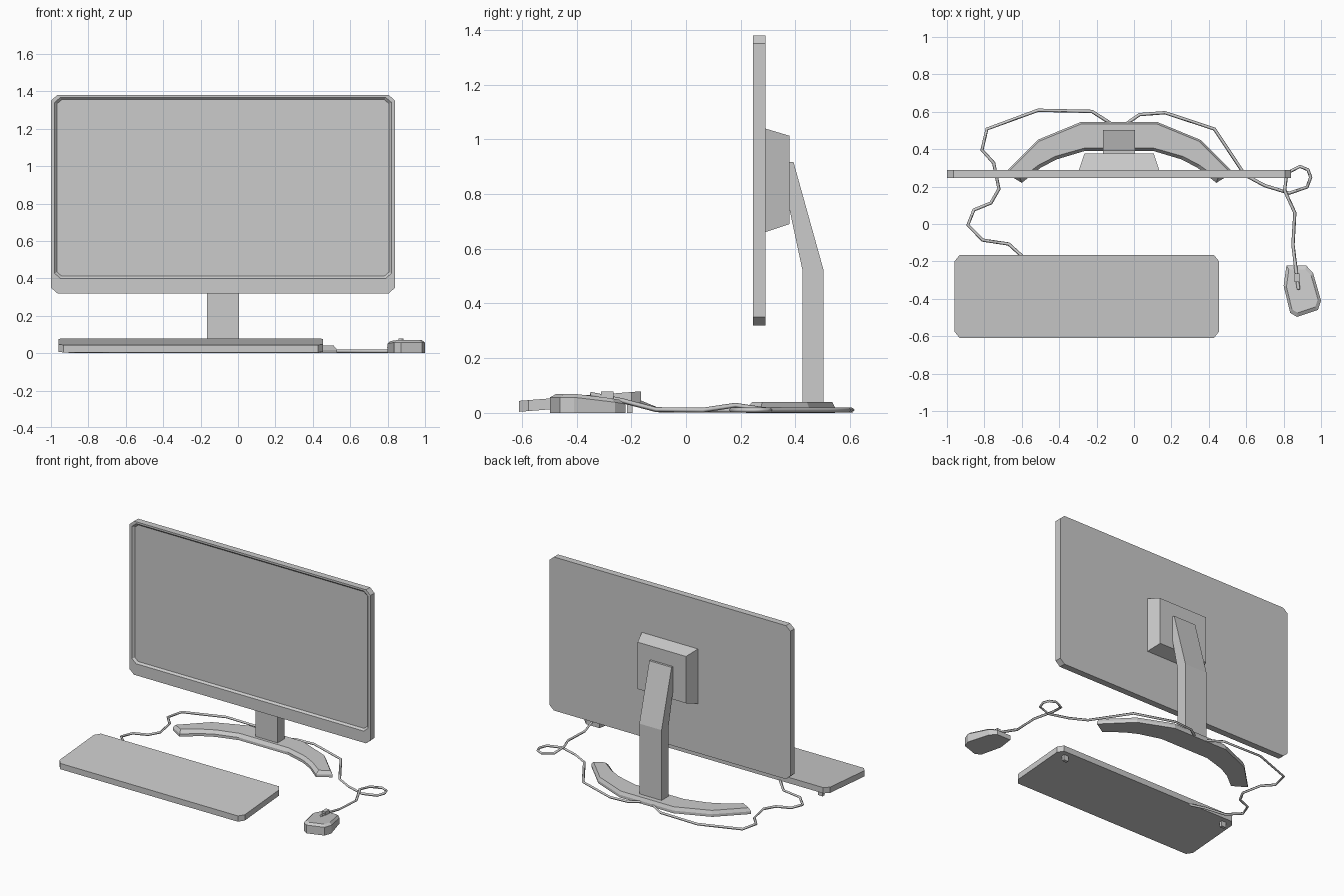
import bpy, bmesh

if "Cube" in bpy.data.objects:
    bpy.data.objects.remove(bpy.data.objects["Cube"])

CX = -0.08  # monitor centre line


def loft(name, rings):
    """Skin matching point rings into a closed solid."""
    bm = bmesh.new()
    loops = [[bm.verts.new(p) for p in ring] for ring in rings]
    n = len(loops[0])
    for a, b in zip(loops, loops[1:]):
        for i in range(n):
            j = (i + 1) % n
            bm.faces.new((a[i], a[j], b[j], b[i]))
    bm.faces.new(loops[0][::-1])
    bm.faces.new(loops[-1])
    bmesh.ops.recalc_face_normals(bm, faces=bm.faces)
    mesh = bpy.data.meshes.new(name)
    bm.to_mesh(mesh)
    bm.free()
    ob = bpy.data.objects.new(name, mesh)
    bpy.context.collection.objects.link(ob)
    return ob


def box(name, x0, x1, y0, y1, z0, z1):
    q = [(x0, y0), (x1, y0), (x1, y1), (x0, y1)]
    return loft(name, [[(x, y, z) for x, y in q] for z in (z0, z1)])


def chamfered(x0, x1, v0, v1, cx, cv):
    """Rectangle outline with cut corners."""
    return [(x0 + cx, v0), (x1 - cx, v0), (x1, v0 + cv), (x1, v1 - cv),
            (x1 - cx, v1), (x0 + cx, v1), (x0, v1 - cv), (x0, v0 + cv)]


def upright(outline, y):
    return [(x, y, z) for x, z in outline]


def cable(name, points, r=0.009):
    cu = bpy.data.curves.new(name, 'CURVE')
    cu.dimensions = '3D'
    cu.bevel_depth = r
    cu.bevel_resolution = 0
    cu.use_fill_caps = True
    sp = cu.splines.new('POLY')
    sp.points.add(len(points) - 1)
    for p, q in zip(sp.points, points):
        z = q[2] if len(q) > 2 else 0.01
        p.co = (q[0], q[1], z, 1)
    ob = bpy.data.objects.new(name, cu)
    bpy.context.collection.objects.link(ob)
    bpy.ops.object.select_all(action='DESELECT')
    ob.select_set(True)
    bpy.context.view_layer.objects.active = ob
    bpy.ops.object.convert(target='MESH')


# monitor panel with recessed screen
case = chamfered(-1.0, 0.84, 0.32, 1.38, 0.034, 0.03)
rim = chamfered(-0.98, 0.82, 0.40, 1.367, 0.03, 0.026)
screen = chamfered(-0.968, 0.808, 0.412, 1.355, 0.026, 0.022)
loft("monitor_panel", [upright(case, 0.29), upright(case, 0.245),
                       upright(rim, 0.245), upright(screen, 0.258)])

# tapered mounting block on the back
mount = []
for y, w, z0, z1 in ((0.288, 0.215, 0.66, 1.04), (0.378, 0.185, 0.69, 1.013)):
    mount.append([(CX - w, y, z0), (CX + w, y, z0), (CX + w, y, z1), (CX - w, y, z1)])
loft("mount_block", mount)

# bent stand neck
neck = [(0.376, 0.917), (0.393, 0.917), (0.502, 0.525), (0.502, 0.03),
        (0.425, 0.03), (0.425, 0.525), (0.376, 0.755)]
loft("stand_neck", [[(x, y, z) for y, z in neck] for x in (CX - 0.085, CX + 0.085)])


# curved stand base, half outline mirrored about the centre line
def base_ring(half, z):
    right = [(CX + d, y, z) for d, y in half]
    left = [(CX - d, y, z) for d, y in reversed(half)]
    return right + left


base_low = [(0.205, 0.545), (0.435, 0.45), (0.61, 0.275), (0.52, 0.22),
            (0.42, 0.30), (0.335, 0.345), (0.185, 0.39)]
base_top = [(0.202, 0.535), (0.428, 0.442), (0.592, 0.278), (0.528, 0.243),
            (0.430, 0.315), (0.34, 0.362), (0.188, 0.405)]
loft("stand_base", [base_ring(base_low, 0.0), base_ring(base_low, 0.018),
                    base_ring(base_top, 0.04)])

# sloping keyboard slab
slab = chamfered(-0.96, 0.455, -0.61, -0.165, 0.028, 0.035)
slope = 0.035 / 0.445
loft("keyboard", [[(x, y, h + (y + 0.61) * slope) for x, y in slab]
                  for h in (0.004, 0.044)])

# keyboard feet
for side, x in (("left", -0.89), ("right", 0.385)):
    box("keyboard_foot_" + side, x - 0.017, x + 0.017, -0.215, -0.195, 0.0, 0.045)

# mouse body: straight sides, then a sloped rim up to the crown
outline = [(0.815, -0.222), (0.92, -0.222), (0.957, -0.26), (1.0, -0.41),
           (0.983, -0.46), (0.872, -0.497), (0.835, -0.475), (0.80, -0.33)]


def shrink(f):
    return [(0.895 + (x - 0.895) * f, -0.36 + (y + 0.36) * f) for x, y in outline]


def crown_height(y):
    return 0.069 - max(0.0, y + 0.36) * 0.18


loft("mouse_body", [[(x, y, 0.0) for x, y in outline],
                    [(x, y, crown_height(y) - 0.012) for x, y in outline],
                    [(x, y, crown_height(y)) for x, y in shrink(0.84)]])

# mouse wheel
box("mouse_wheel", 0.857, 0.884, -0.31, -0.265, 0.045, 0.079)

# keyboard cable
cable("keyboard_cable", [
    (-0.595, -0.175, 0.04), (-0.67, -0.107, 0.012), (-0.81, -0.086), (-0.888, -0.005),
    (-0.856, 0.075), (-0.765, 0.112), (-0.722, 0.187), (-0.75, 0.326),
    (-0.813, 0.396), (-0.786, 0.508), (-0.513, 0.608), (-0.225, 0.602),
    (-0.128, 0.54)])

# mouse cable with its crossing loop
cable("mouse_cable", [
    (-0.035, 0.54), (0.03, 0.585), (0.165, 0.595), (0.43, 0.508), (0.593, 0.262),
    (0.70, 0.205), (0.83, 0.165), (0.925, 0.197), (0.945, 0.25), (0.93, 0.29),
    (0.887, 0.308), (0.818, 0.272, 0.014), (0.805, 0.18, 0.028), (0.86, 0.06),
    (0.85, -0.11, 0.012), (0.865, -0.235, 0.045), (0.88, -0.35, 0.068)])
